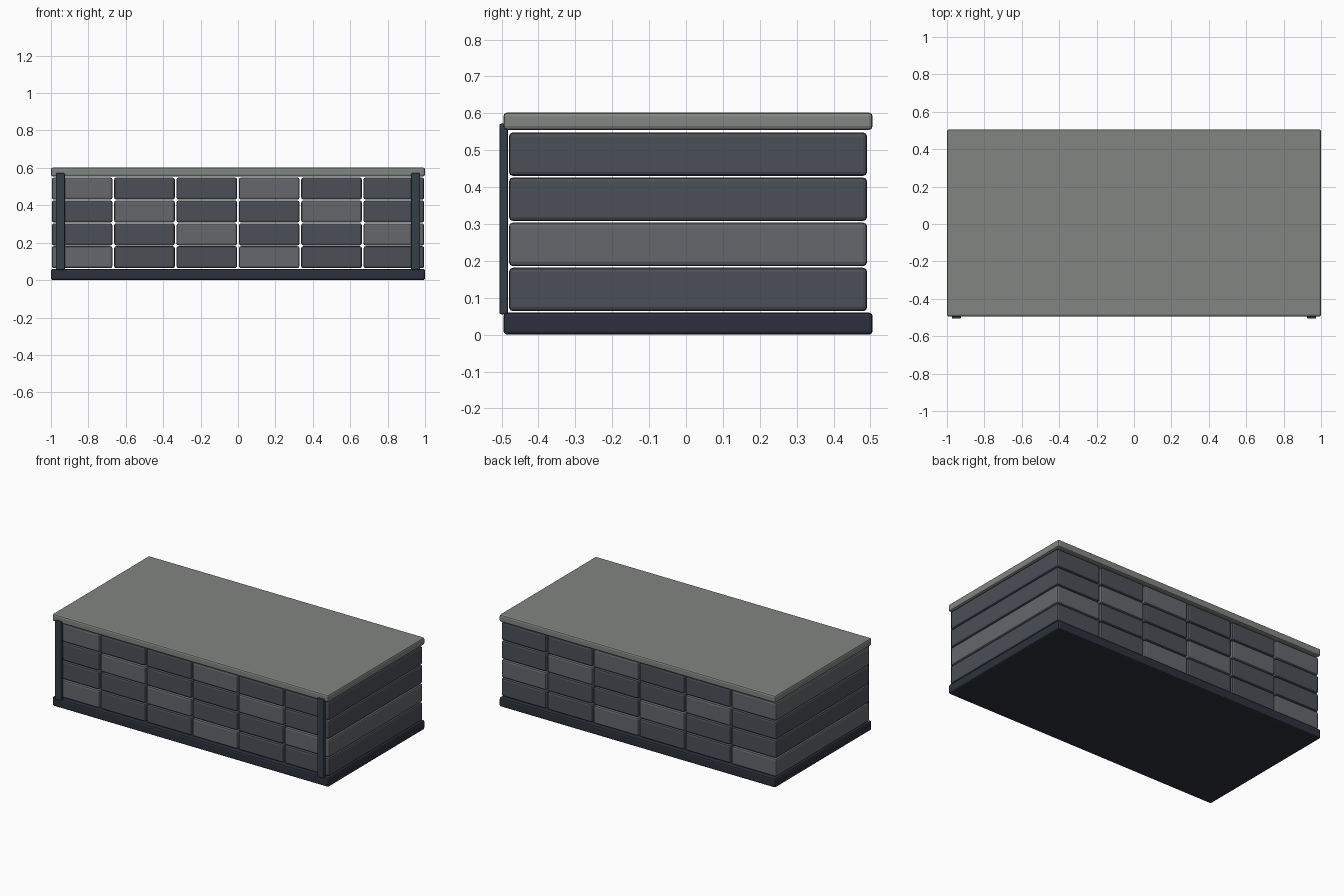
import bpy

if "Cube" in bpy.data.objects:
    bpy.data.objects.remove(bpy.data.objects["Cube"])


def material(name, rgb):
    m = bpy.data.materials.new(name)
    m.diffuse_color = (*rgb, 1)
    m.use_nodes = True
    m.node_tree.nodes["Principled BSDF"].inputs["Base Color"].default_value = m.diffuse_color
    return m


base_mat = material("base_navy", (0.025, 0.03, 0.045))
post_mat = material("post_slate", (0.035, 0.05, 0.063))
dark_mat = material("dark_block", (0.07, 0.08, 0.095))
light_mat = material("light_block", (0.13, 0.135, 0.15))
cap_mat = material("cap_stone", (0.22, 0.235, 0.22))


def box(name, lo, hi, mat, bevel):
    """Bevelled box between two corners."""
    center = [(a + b) / 2 for a, b in zip(lo, hi)]
    bpy.ops.mesh.primitive_cube_add(size=1, location=center)
    ob = bpy.context.object
    ob.name = name
    ob.scale = [b - a for a, b in zip(lo, hi)]
    bpy.ops.object.transform_apply(location=False, rotation=False, scale=True)
    ob.data.materials.append(mat)
    mod = ob.modifiers.new("edge_bevel", 'BEVEL')
    mod.width = bevel
    mod.segments = 2
    return ob


# Base slab and top cap
box("base_slab", (-1, -0.495, 0), (1, 0.506, 0.06), base_mat, 0.01)
box("top_cap", (-1, -0.495, 0.555), (1, 0.506, 0.602), cap_mat, 0.01)

# Stacked blocks, four rows of six, light ones running diagonally
for row in range(4):
    for col in range(6):
        x = (col - 2.5) / 3
        z = 0.1225 + row * 0.1223
        mat = light_mat if (row + col) % 3 == 0 else dark_mat
        box(f"block_row{row + 1}_col{col + 1}",
            (x - 0.162, -0.48, z - 0.059), (x + 0.162, 0.491, z + 0.059),
            mat, 0.011)

# Front corner posts
for side, label in ((-1, "left"), (1, "right")):
    x = side * 0.95
    box(f"front_post_{label}", (x - 0.024, -0.506, 0.055),
        (x + 0.024, -0.483, 0.572), post_mat, 0.005)
